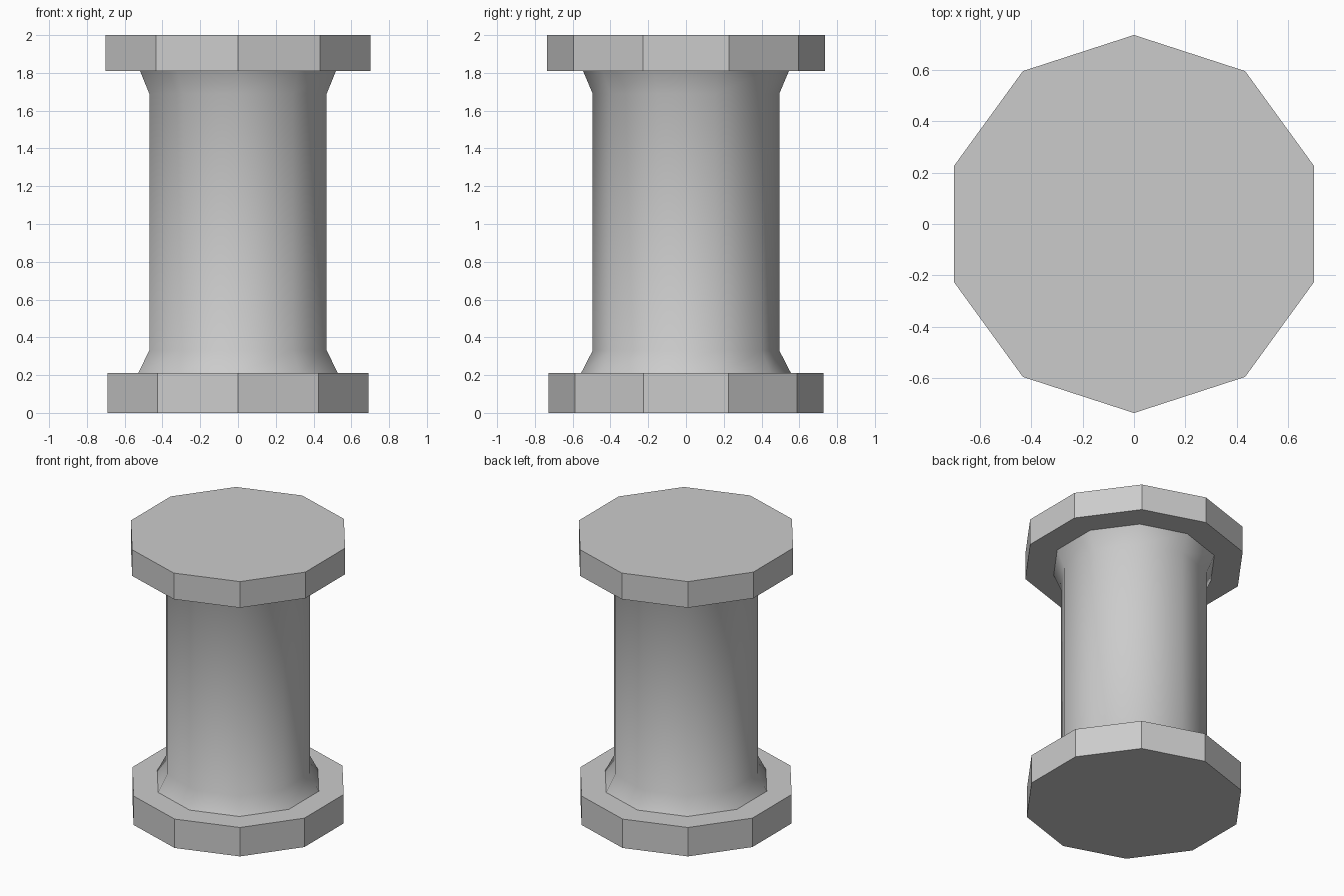
import bpy, bmesh
from math import sin, cos, pi, radians

if "Cube" in bpy.data.objects:
    bpy.data.objects.remove(bpy.data.objects["Cube"])

SIDES = 10


def stack(name, profile, capped):
    """Loft ten-sided rings through (radius, height) points; a corner faces -y."""
    bm = bmesh.new()
    rings = []
    for r, z in profile:
        rings.append([bm.verts.new((r * sin(2 * pi * i / SIDES),
                                    -r * cos(2 * pi * i / SIDES), z))
                      for i in range(SIDES)])
    for low, high in zip(rings, rings[1:]):
        for i in range(SIDES):
            j = (i + 1) % SIDES
            bm.faces.new((low[i], low[j], high[j], high[i]))
    if capped:
        bm.faces.new(rings[0][::-1])
        bm.faces.new(rings[-1])
    mesh = bpy.data.meshes.new(name)
    bm.to_mesh(mesh)
    bm.free()
    obj = bpy.data.objects.new(name, mesh)
    bpy.context.collection.objects.link(obj)
    return obj


# Flat slabs at both ends
stack("base_slab", [(0.727, 0), (0.727, 0.21)], True)
stack("top_slab", [(0.737, 1.81), (0.737, 2.0)], True)

# Shaft with flared ends: flares blend softly, long corners stay sharp
shaft = stack("shaft", [(0.556, 0.21), (0.494, 0.33), (0.494, 1.69), (0.545, 1.81)], False)
bpy.ops.object.select_all(action='DESELECT')
shaft.select_set(True)
bpy.context.view_layer.objects.active = shaft
bpy.ops.object.shade_smooth_by_angle(angle=radians(34))
